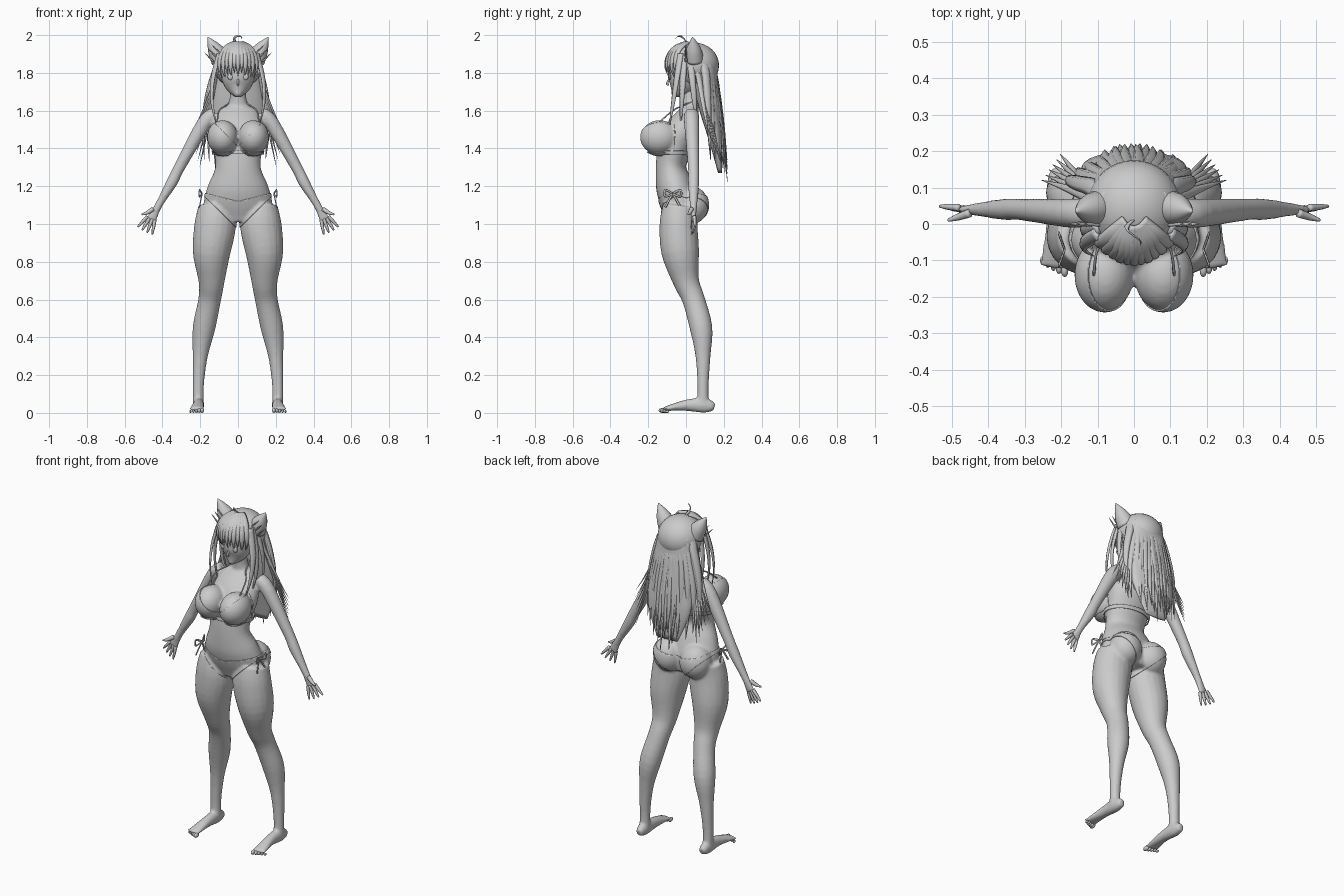
import bpy, bmesh, math, random
from mathutils import Vector, Matrix

random.seed(4)
if "Cube" in bpy.data.objects:
    bpy.data.objects.remove(bpy.data.objects["Cube"])

grey = bpy.data.materials.new("plain grey")
grey.use_nodes = True
grey.diffuse_color = (.6, .6, .6, 1)
grey.node_tree.nodes["Principled BSDF"].inputs["Base Color"].default_value = grey.diffuse_color

BOTH = (1, -1)
ACROSS, FORWARD, UP = Vector((1, 0, 0)), Vector((0, 1, 0)), Vector((0, 0, 1))


def finish(bm, name):
    bmesh.ops.recalc_face_normals(bm, faces=bm.faces)
    for face in bm.faces:
        face.smooth = True
    mesh = bpy.data.meshes.new(name)
    bm.to_mesh(mesh)
    bm.free()
    mesh.materials.append(grey)
    part = bpy.data.objects.new(name, mesh)
    bpy.context.collection.objects.link(part)
    return part


def spline(stations, steps=4):
    points = [Vector(station) for station in stations]
    points = points[:1] + points + points[-1:]
    path = []
    for before, start, end, after in zip(points, points[1:], points[2:], points[3:]):
        leave, arrive = (end - before) / 2, (after - start) / 2
        for step in range(steps):
            t = step / steps
            ease = t * t * (3 - 2 * t)
            path.append(start.lerp(end, ease) + leave * (t * (1 - t) ** 2) - arrive * (t * t * (1 - t)))
    return path + [points[-1]]


def tube(bm, stations, facing=FORWARD, count=8, sides=(1,)):
    """Tapered oval tube; a station is x, y, z, width radius and optional depth radius."""
    path = spline([tuple(s) + tuple(s[-1:]) if len(s) < 5 else s for s in stations])
    for side in sides:
        rings = []
        for i, point in enumerate(path):
            ahead, behind = path[min(i + 1, len(path) - 1)], path[max(i - 1, 0)]
            along = Vector((ahead - behind)[:3]).normalized()
            wide = along.cross(facing).normalized()
            deep = wide.cross(along)
            ring = []
            for k in range(count):
                angle = math.tau * k / count
                co = Vector(point[:3]) + wide * math.cos(angle) * point[3] + deep * math.sin(angle) * point[4]
                ring.append(bm.verts.new((co.x * side, co.y, co.z)))
            rings.append(ring)
        for ring, following in zip(rings, rings[1:]):
            for k in range(count):
                bm.faces.new((ring[k - 1], ring[k], following[k], following[k - 1]))
        bm.faces.new(rings[0])
        bm.faces.new(rings[-1])


def ball(bm, centre, radii, sides=(1,), count=24):
    for side in sides:
        place = Matrix.Translation((centre[0] * side, centre[1], centre[2]))
        bmesh.ops.create_uvsphere(bm, u_segments=count, v_segments=count // 2, radius=1,
                                  matrix=place @ Matrix.Diagonal((*radii, 1)))


def lock(bm, position, width, sides=(1,), steps=5):
    """Pointed flat lock of hair following position(t) for t from root to tip."""
    stations = []
    for step in range(steps + 1):
        t = step / steps
        radius = width * (1 - .95 * t * t)
        stations.append((*position(t), radius, radius / 2))
    middle = position(.5)
    outward = Vector((middle[0], middle[1] - .03, .02))
    tube(bm, stations, outward, 6, sides)


# Body: torso, bust, hips, legs, arms and feet fused together
bm = bmesh.new()
torso = [(1.02, -.02, .12, .08), (1.1, -.03, .18, .1), (1.2, -.06, .16, .1), (1.3, -.08, .12, .08),
         (1.4, -.06, .13, .09), (1.5, -.02, .14, .09), (1.6, .02, .1, .05), (1.64, .02, .05, .04),
         (1.74, .01, .04, .04)]
tube(bm, [(0, y, z, width, depth) for z, y, width, depth in torso], count=28)
ball(bm, (.08, -.14, 1.46), (.08, .1, .09), BOTH)
ball(bm, (.09, .03, 1.1), (.09, .09, .1), BOTH)
leg = [(.12, -.03, 1.1, .09), (.12, -.04, 1, .11, .1), (.14, -.03, .85, .1), (.14, 0, .7, .07),
       (.15, .04, .6, .06), (.18, .08, .45, .06), (.2, .09, .3, .04), (.21, .09, .15, .03), (.21, .09, .04, .03)]
arm = [(.12, .03, 1.58, .04), (.18, .03, 1.53, .04), (.31, .04, 1.3, .03), (.35, .04, 1.22, .03),
       (.42, .04, 1.1, .02), (.46, .04, 1.02, .03, .01)]
foot = [(.21, .15, .03, .02), (.21, .1, .04, .03, .04), (.21, 0, .04, .03), (.22, -.12, .02, .04, .01)]
for limb, facing in ((leg, FORWARD), (arm, FORWARD), (foot, UP)):
    tube(bm, limb, facing, 20, BOTH)
body = finish(bm, "body")
remesh = body.modifiers.new("fuse", "REMESH")
remesh.mode = "VOXEL"
remesh.voxel_size = .008
remesh.use_smooth_shade = True
soften = body.modifiers.new("soften", "SMOOTH")
soften.iterations = 6

# Fingers and thumbs
bm = bmesh.new()
reach = Vector((.45, 0, -.9))
spread = Vector((.9, .2, .45))
for finger in range(4):
    fan = (finger - 1.5) / 10
    knuckle = Vector((.46, .04, 1.03)) + spread * fan / 7
    tip = knuckle + (reach + spread * fan * 2) * (.08 - abs(fan) / 20)
    tube(bm, [(*knuckle, .01), (*knuckle.lerp(tip, .6), .008), (*tip, .004)], sides=BOTH)
tube(bm, [(.45, .03, 1.08, .012), (.48, .02, 1.06, .01), (.51, .01, 1.05, .004)], sides=BOTH)
finish(bm, "fingers")

# Toes, shrinking outwards
bm = bmesh.new()
for toe in range(5):
    size = .013 - toe / 700
    ball(bm, (.19 + toe / 65, -.125 + toe / 160, size), (size * .8, size * 1.6, size), BOTH, 12)
finish(bm, "toes")

# Swimwear: offset patches of the body trimmed by planes
evaluated = body.evaluated_get(bpy.context.evaluated_depsgraph_get())
skin = bpy.data.meshes.new_from_object(evaluated)


def garment(name, cuts, offset=.004):
    """Each cut is a point and the direction of the side to remove."""
    bm = bmesh.new()
    bm.from_mesh(skin)
    for point, away in [((0, 0, 0), -ACROSS)] + cuts:
        bmesh.ops.bisect_plane(bm, geom=bm.verts[:] + bm.edges[:] + bm.faces[:],
                               plane_co=point, plane_no=away, clear_outer=True)
    bm.normal_update()
    for vert in bm.verts:
        on_middle = abs(vert.co.x) < .001
        vert.co += vert.normal * offset
        if on_middle:
            vert.co.x = 0
    part = finish(bm, name)
    part.modifiers.new("mirror", "MIRROR")
    part.modifiers.new("thickness", "SOLIDIFY").thickness = .005


garment("swim_bottom", [((0, 0, 1.12), UP - ACROSS / 4), ((.03, 0, 1), ACROSS - UP)])
garment("swim_top_cups", [((0, -.06, 0), FORWARD), ((0, 0, 1.38), -UP),
                          ((.02, 0, 1.43), UP - ACROSS), ((.13, 0, 1.55), UP + ACROSS / 2)])
garment("swim_top_band", [((0, 0, 1.37), -UP), ((0, 0, 1.39), UP), ((.17, 0, 0), ACROSS)], .007)
bpy.data.meshes.remove(skin)

# Neck straps and side bows
bm = bmesh.new()
strap = [(.11, -.14, 1.54), (.1, -.07, 1.6), (.06, -.01, 1.63), (.03, .06, 1.66), (0, .07, 1.66)]
tube(bm, [(*point, .004) for point in strap], Vector((.3, .8, .5)), 6, BOTH)
finish(bm, "neck_straps")
bm = bmesh.new()
knot = Vector((.19, -.07, 1.16))
for swing in (-.04, .04):
    side = FORWARD * swing + ACROSS / 70
    loop = [knot, knot + side + UP / 50, knot + side - UP / 70, knot]
    tail = [knot, knot + side / 2 - UP / 30, knot + side - UP / 14]
    for ribbon in (loop, tail):
        tube(bm, [(*point, .006, .003) for point in ribbon], Vector((1, .1, .1)), 6, BOTH)
finish(bm, "side_bows")

# Head and face
bm = bmesh.new()
face = [(1.68, -.07, .01, .01), (1.7, -.05, .04, .04), (1.73, -.03, .07, .07), (1.78, -.01, .09, .09),
        (1.85, .01, .1, .1), (1.95, .02, .04, .04)]
tube(bm, [(0, y, z, width, depth) for z, y, width, depth in face], count=28)
tube(bm, [(0, -.08, 1.78, .004), (0, -.1, 1.745, .006), (0, -.09, 1.735, .004)])
finish(bm, "head")
bm = bmesh.new()
ball(bm, (.04, -.085, 1.78), (.016, .007, .018), BOTH, 12)
finish(bm, "eyes")

# Pointed ears with inner tufts
bm = bmesh.new()
base, tip = Vector((.09, .045, 1.87)), Vector((.16, .035, 1.99))
tube(bm, [(*base, .055, .05), (*base.lerp(tip, .5), .038), (*tip, .002)], count=16, sides=BOTH)
for tuft in range(3):
    shift = (ACROSS - UP) * tuft / 50
    lock(bm, lambda t: Vector((.09, 0, 1.9)) + shift + (ACROSS + UP) * t / 20, .008, BOTH)
finish(bm, "ears")

# Hair cap with an open front, and the mass down the back
bm = bmesh.new()
ball(bm, (0, .045, 1.84), (.13, .13, .12), count=32)
middles = {face: face.calc_center_median() for face in bm.faces}
opening = [face for face, middle in middles.items() if middle.z < 1.88 and middle.y < -.01]
bmesh.ops.delete(bm, geom=opening, context="FACES")
tube(bm, [(0, .09, 1.87, .11, .07), (0, .12, 1.65, .14, .06), (0, .16, 1.45, .14, .04),
          (0, .18, 1.27, .07, .01)], count=24)
finish(bm, "hair_mass")

# Fringe sweeping over the forehead
bm = bmesh.new()
for i in range(11):
    a = i / 5 - 1
    sweep = 1.9 + .2 * (i % 2) + a * a / 4


    def over_brow(t):
        angle = .2 + t * (sweep - .2)
        return (a * .1 * math.sin(angle), .02 - .13 * math.sin(angle) * (1 - .4 * a * a),
                1.84 + .12 * math.cos(angle))


    lock(bm, over_brow, .022)
finish(bm, "fringe")

# Long locks down the back in two layers
bm = bmesh.new()
for layer in range(2):
    for i in range(15):
        a = i / 7 - 1
        bow = 1 - a * a
        end = 1.2 + abs(a) / 8 + layer / 14 + random.uniform(0, .06)
        stray = random.uniform(-.02, .02)
        lock(bm, lambda t: (a * (.08 + .09 * math.sin(2 * t)) + stray * t,
                            .07 + t ** .4 * (.06 + .09 * bow),
                            1.92 + (end - 1.92) * t), .026)
finish(bm, "back_locks")

# Side locks, flyaway wisps and the curl on top
bm = bmesh.new()
for y in (-.06, -.02, .04):
    lock(bm, lambda t: (.1 + .04 * math.sin(3 * t), y * (.5 + t), 1.9 - .4 * t), .02, BOTH)
for i in range(6):
    f = i / 5
    lock(bm, lambda t: (.11 + (.14 - f / 20) * t * t + .02 * math.sin(3 * t), .06 + t * (.06 + f / 14),
                        1.82 - t * (.35 + f / 6)), .016, BOTH)
finish(bm, "side_locks")
bm = bmesh.new()
lock(bm, lambda t: (.02 * math.sin(5 * t - 3), .01 - .07 * t, 1.95 + .045 * math.sin(2.5 * t)), .007)
finish(bm, "top_curl")
